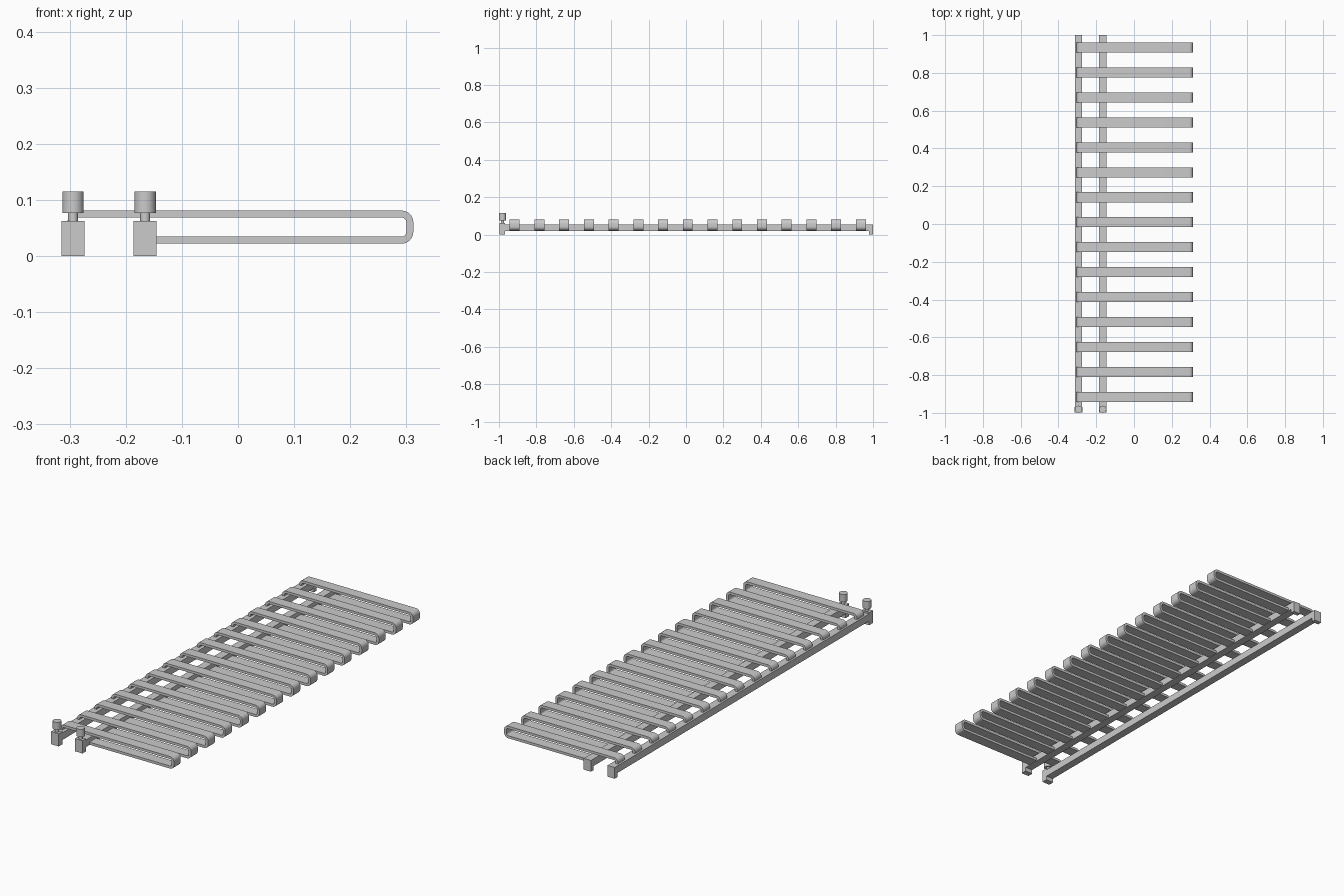
import bpy, bmesh, math

if "Cube" in bpy.data.objects:
    bpy.data.objects.remove(bpy.data.objects["Cube"])

metal = bpy.data.materials.new("light_grey_metal")
metal.diffuse_color = (0.6, 0.6, 0.6, 1)
metal.use_nodes = True
metal.node_tree.nodes["Principled BSDF"].inputs["Base Color"].default_value = metal.diffuse_color


def finish(name, bm):
    bmesh.ops.recalc_face_normals(bm, faces=bm.faces)
    me = bpy.data.meshes.new(name)
    bm.to_mesh(me)
    bm.free()
    me.materials.append(metal)
    ob = bpy.data.objects.new(name, me)
    bpy.context.collection.objects.link(ob)
    bpy.context.view_layer.objects.active = ob
    bpy.ops.object.select_all(action='DESELECT')
    ob.select_set(True)
    bpy.ops.object.shade_smooth_by_angle(angle=math.radians(30))
    return ob


def box(name, x0, x1, y0, y1, z0, z1):
    bm = bmesh.new()
    bmesh.ops.create_cube(bm, size=1)
    for v in bm.verts:
        v.co = ((x0 + x1) / 2 + v.co.x * (x1 - x0),
                (y0 + y1) / 2 + v.co.y * (y1 - y0),
                (z0 + z1) / 2 + v.co.z * (z1 - z0))
    return finish(name, bm)


def cylinder(name, x, y, z0, z1, r):
    bm = bmesh.new()
    bmesh.ops.create_cone(bm, cap_ends=True, segments=32, radius1=r, radius2=r, depth=z1 - z0)
    bmesh.ops.translate(bm, verts=bm.verts, vec=(x, y, (z0 + z1) / 2))
    return finish(name, bm)


def arc(cx, cz, r, a0, a1, n=6):
    return [(cx + r * math.cos(math.radians(a0 + (a1 - a0) * i / n)),
             cz + r * math.sin(math.radians(a0 + (a1 - a0) * i / n))) for i in range(n + 1)]


# Hooked heating bar: down into the outer rail, across, round the bend, back to the inner rail
def heating_bar(y, width=0.053):
    L, R, T, B, t, ro, ri = -0.304, 0.3125, 0.081, 0.022, 0.0125, 0.021, 0.0085
    outer = ([(L, 0.05)] + arc(L + ro, T - ro, ro, 180, 90)
             + arc(R - ro, T - ro, ro, 90, 0) + arc(R - ro, B + ro, ro, 0, -90) + [(-0.16, B)])
    inner = ([(L + t, 0.05)] + arc(L + ro, T - ro, ri, 180, 90)
             + arc(R - ro, T - ro, ri, 90, 0) + arc(R - ro, B + ro, ri, 0, -90) + [(-0.16, B + t)])
    bm = bmesh.new()
    rings = []
    for (ox, oz), (ix, iz) in zip(outer, inner):
        rings.append([bm.verts.new(c) for c in (
            (ox, y - width / 2, oz), (ox, y + width / 2, oz),
            (ix, y + width / 2, iz), (ix, y - width / 2, iz))])
    for a, b in zip(rings, rings[1:]):
        for i in range(4):
            j = (i + 1) % 4
            bm.faces.new((a[i], a[j], b[j], b[i]))
    bm.faces.new(rings[0])
    bm.faces.new(rings[-1])
    finish("heating_bar", bm)


for i in range(15):
    heating_bar(-0.916 + i * 0.1322)

# Two collector rails with valves in front and wall feet at the back
for side, x in (("outer", -0.294), ("inner", -0.1655)):
    box(side + "_rail", x - 0.0195, x + 0.0195, -0.98, 1.0, 0.02, 0.055)
    box(side + "_valve_body", x - 0.0205, x + 0.0205, -0.997, -0.969, 0, 0.062)
    box(side + "_back_foot", x - 0.0195, x + 0.0195, 0.979, 1.0, 0, 0.055)
    cylinder(side + "_valve_neck", x, -0.981, 0.06, 0.08, 0.009)
    cylinder(side + "_valve_cap", x, -0.981, 0.077, 0.115, 0.019)
